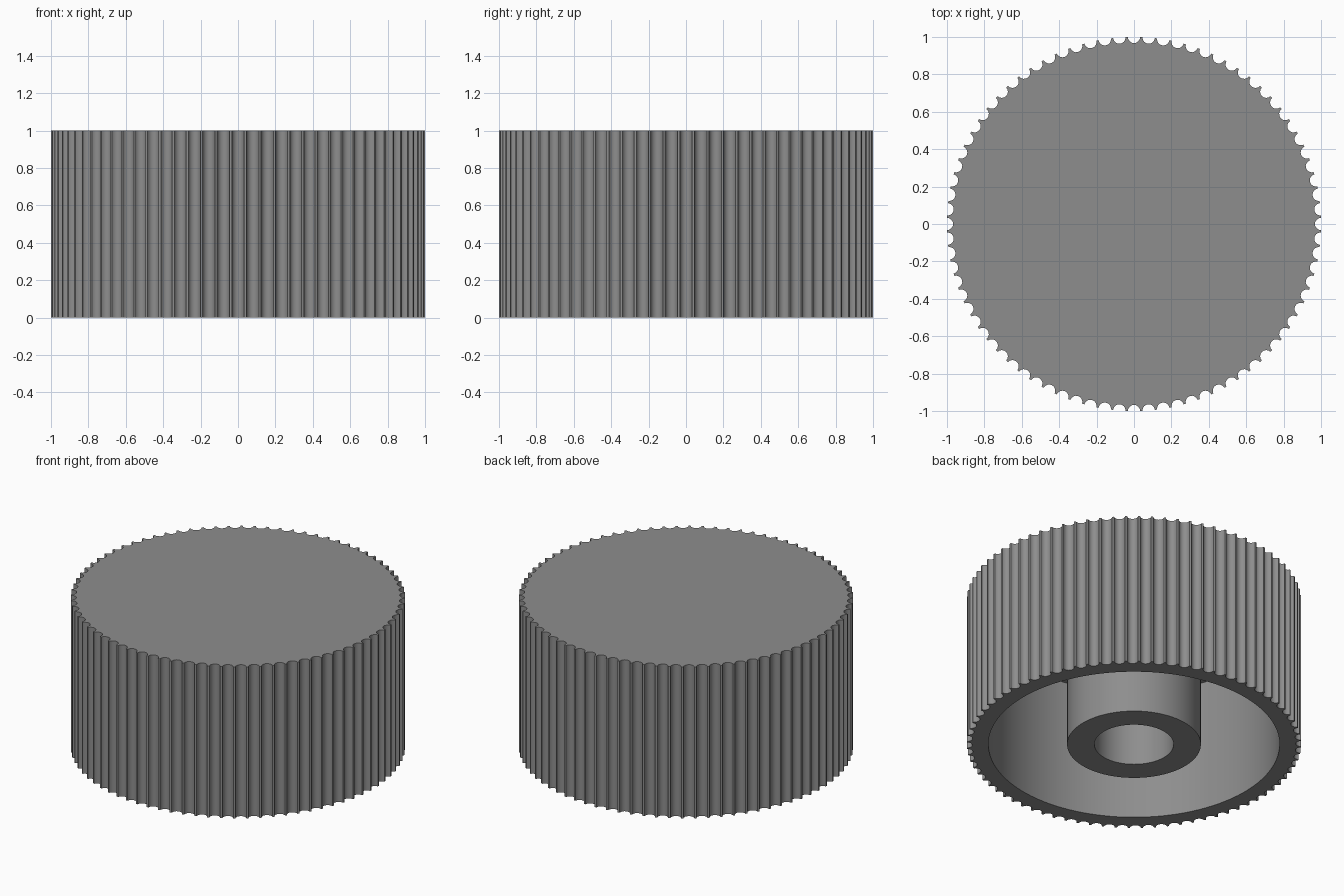
import bpy, bmesh, math

if "Cube" in bpy.data.objects:
    bpy.data.objects.remove(bpy.data.objects["Cube"])

FLUTES, FLUTE_R, STEPS = 80, 0.033, 8
HEIGHT, CEILING = 1.0, 0.87
WALL_R, BOSS_R, BORE_R, SEG = 0.871, 0.40, 0.237, 160

grey = bpy.data.materials.new("mid grey")
grey.diffuse_color = (0.27, 0.27, 0.27, 1)
grey.use_nodes = True
grey.node_tree.nodes["Principled BSDF"].inputs["Base Color"].default_value = grey.diffuse_color


def fluted_outline():
    """Rim outline with a round groove bitten out at each step."""
    pts = []
    half = 2 * math.asin(FLUTE_R / 2)      # angle where groove meets rim
    reach = FLUTE_R * math.cos(half / 2)
    start = math.atan2(reach, math.cos(half) - 1)
    for i in range(FLUTES):
        a = 2 * math.pi * i / FLUTES
        for k in range(STEPS + 1):
            # sweep from one lip, through the inward side, to the other lip
            t = -start - (2 * math.pi - 2 * start) * k / STEPS
            x, y = 1 + FLUTE_R * math.cos(t), FLUTE_R * math.sin(t)
            pts.append((x * math.cos(a) - y * math.sin(a),
                        x * math.sin(a) + y * math.cos(a)))
    return pts


def circle(r):
    return [(r * math.cos(2 * math.pi * i / SEG),
             r * math.sin(2 * math.pi * i / SEG)) for i in range(SEG)]


bm = bmesh.new()


def ring(pts, z):
    verts = [bm.verts.new((x, y, z)) for x, y in pts]
    edges = [bm.edges.new((verts[i - 1], verts[i])) for i in range(len(verts))]
    return verts, edges


def tube(pts, z0, z1):
    """Vertical wall; returns its lower and upper edge loops."""
    lo, lo_e = ring(pts, z0)
    hi, hi_e = ring(pts, z1)
    for i in range(len(lo)):
        bm.faces.new((lo[i - 1], lo[i], hi[i], hi[i - 1]))
    return lo_e, hi_e, hi


def fill_between(a, b):
    bmesh.ops.triangle_fill(bm, use_beauty=True, edges=a + b)


# fluted grip, hollow shell wall, central boss and blind shaft bore
grip_lo, grip_hi, grip_top = tube(fluted_outline(), 0, HEIGHT)
wall_lo, wall_hi, _ = tube(circle(WALL_R), 0, CEILING)
boss_lo, boss_hi, _ = tube(circle(BOSS_R), 0, CEILING)
bore_lo, bore_hi, bore_top = tube(circle(BORE_R), 0, CEILING)

# flat caps: top, bottom rim, cavity ceiling, boss end, bore end
bm.faces.new(grip_top)
fill_between(grip_lo, wall_lo)
fill_between(wall_hi, boss_hi)
fill_between(boss_lo, bore_lo)
bm.faces.new(bore_top)

bmesh.ops.recalc_face_normals(bm, faces=bm.faces)

# the bore cap, boss and shell form one closed skin around the solid
mesh = bpy.data.meshes.new("knob")
bm.to_mesh(mesh)
bm.free()
mesh.materials.append(grey)
knob = bpy.data.objects.new("fluted_knob", mesh)
bpy.context.collection.objects.link(knob)
bpy.context.view_layer.objects.active = knob
knob.select_set(True)
bpy.ops.object.shade_smooth_by_angle(angle=math.radians(30))
